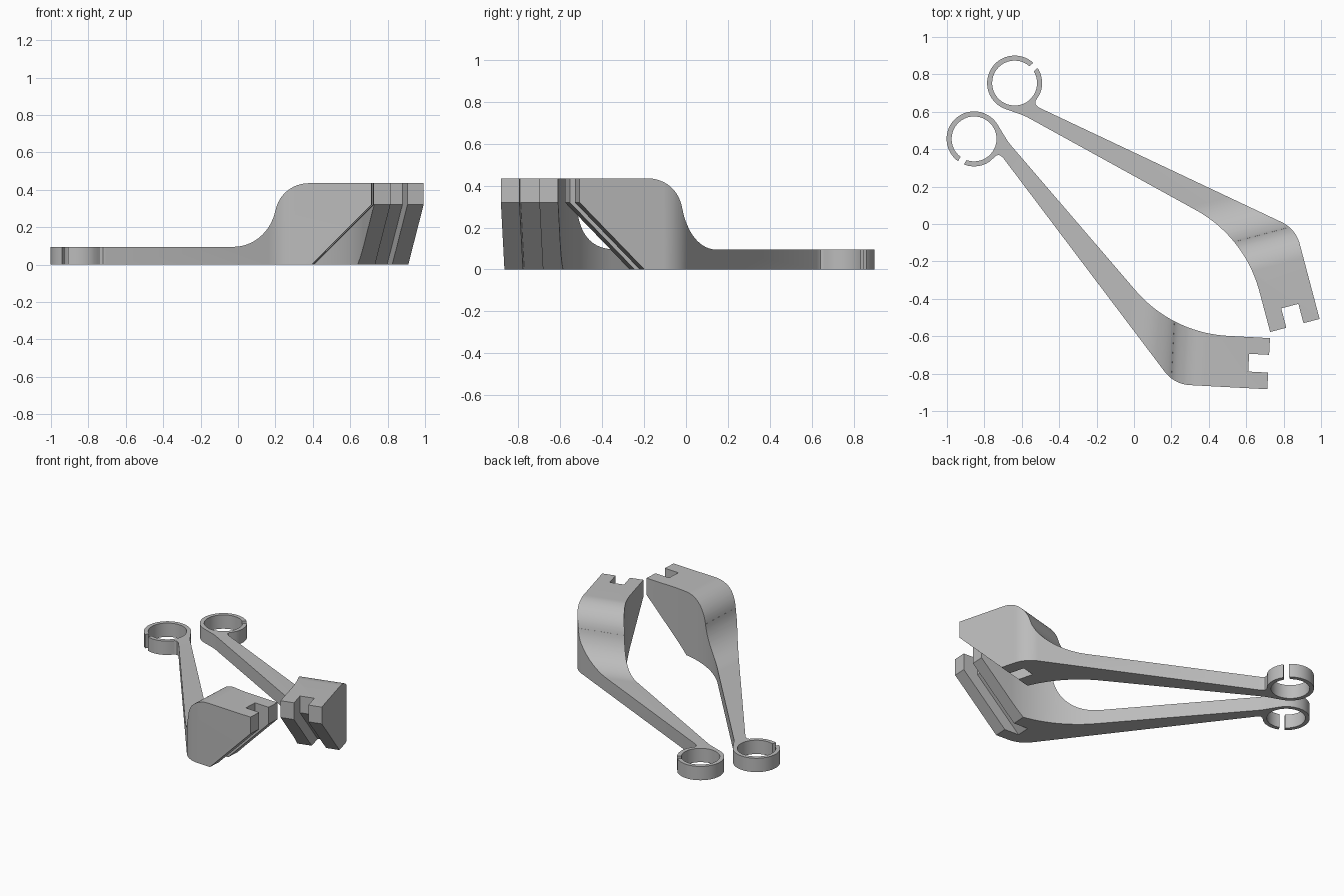
import bpy, bmesh, math
from mathutils import Matrix, Vector

cube = bpy.data.objects.get("Cube")
if cube:
    bpy.data.objects.remove(cube, do_unlink=True)

grey = bpy.data.materials.new("plain grey")
grey.use_nodes = True
COLOUR = (0.5, 0.5, 0.5, 1)
grey.diffuse_color = COLOUR
grey.node_tree.nodes["Principled BSDF"].inputs["Base Color"].default_value = COLOUR

HEIGHT, ARM_HEIGHT, LIP = 0.435, 0.095, 0.32
TILT = math.radians(-3)
END = Vector((0.72, -0.747))       # middle of the clamp end
RING = Vector((-0.855, 0.455))     # ring centre
R_OUT, R_IN, GAP = 0.147, 0.12, 0.018
GAP_ANGLE = math.radians(241.5)


def arc(centre, radius, start, stop, steps):
    return [Vector((centre[0] + radius * math.cos(start + (stop - start) * i / steps),
                    centre[1] + radius * math.sin(start + (stop - start) * i / steps)))
            for i in range(steps + 1)]


def fillet(before, corner, after, radius, steps=16):
    a, c, b = Vector(before), Vector(corner), Vector(after)
    u, v = (a - c).normalized(), (b - c).normalized()
    half = u.angle(v) / 2
    centre = c + (u + v).normalized() * radius / math.sin(half)
    p = c + u * radius / math.tan(half) - centre
    q = c + v * radius / math.tan(half) - centre
    start = math.atan2(p.y, p.x)
    sweep = math.atan2(p.x * q.y - p.y * q.x, p.dot(q))
    return arc(centre, radius, start, start + sweep, steps)


def prism(name, points, depth, matrix=Matrix()):
    bm = bmesh.new()
    face = bm.faces.new([bm.verts.new((p[0], p[1], 0)) for p in points])
    top = bmesh.ops.extrude_face_region(bm, geom=[face])["geom"]
    bmesh.ops.translate(bm, vec=(0, 0, depth),
                        verts=[g for g in top if isinstance(g, bmesh.types.BMVert)])
    bm.transform(matrix)
    bmesh.ops.recalc_face_normals(bm, faces=bm.faces)
    mesh = bpy.data.meshes.new(name)
    bm.to_mesh(mesh)
    bm.free()
    mesh.materials.append(grey)
    obj = bpy.data.objects.new(name, mesh)
    bpy.context.collection.objects.link(obj)
    return obj


def cut(obj, cutter, operation):
    mod = obj.modifiers.new("cut", 'BOOLEAN')
    mod.operation, mod.object, mod.solver = operation, cutter, 'EXACT'
    deps = bpy.context.evaluated_depsgraph_get()
    mesh = bpy.data.meshes.new_from_object(obj.evaluated_get(deps))
    obj.modifiers.clear()
    obj.data = mesh
    bpy.data.objects.remove(cutter, do_unlink=True)


def side_matrix(width):
    # profile x runs along the clamp, profile y becomes height
    return (Matrix.Translation((END.x, END.y, 0)) @ Matrix.Rotation(TILT, 4, 'Z')
            @ Matrix.Translation((0, width / 2, 0)) @ Matrix.Rotation(math.pi / 2, 4, 'X'))


# Plan outline: clamp, tapering arm and split ring in one loop
low_arm, low_corner, low_end = (-0.703, 0.358), (0.215, -0.857), (0.763, -0.886)
top_arm, top_corner, top_end = (-0.664, 0.428), (0.203, -0.582), (0.777, -0.613)
ring_top = RING + Vector((math.cos(0.53), math.sin(0.53))) * R_OUT
d_out, d_in = math.asin(GAP / R_OUT), math.asin(GAP / R_IN)
turn = 2 * math.pi
outline = [Vector(low_arm)] + fillet(low_arm, low_corner, low_end, 0.18)
outline += [Vector(low_end), Vector(top_end)]
outline += fillet(top_end, top_corner, top_arm, 0.7, 24)
outline += fillet(top_corner, (-0.672, 0.437), ring_top, 0.3, 5)
outline += arc(RING, R_OUT, 0.53, GAP_ANGLE - d_out, 40)
outline += arc(RING, R_IN, GAP_ANGLE - d_in, GAP_ANGLE - turn + d_in, 64)
outline += arc(RING, R_OUT, GAP_ANGLE - turn + d_out, math.radians(-55), 12)
outline += [Vector((-0.752, 0.352)), Vector((-0.738, 0.366)), Vector((-0.722, 0.369))]
right_arm = prism("right_arm", outline, 0.6)

# Side profile: low arm sweeping up to the clamp, with a sloped underside
a = math.radians(78)
r1, r2 = 0.245, 0.184
q = math.pi / 2
profile = [(-2.5, -0.1), (-2.5, ARM_HEIGHT)]
profile += arc((-0.755, ARM_HEIGHT + r1), r1, -q, -q + a, 20)
profile += arc((-0.335, HEIGHT - r2), r2, q + a, q, 16)
profile += [(0, HEIGHT), (0, LIP), (-LIP - 0.1, -0.1)]
cut(right_arm, prism("side_profile", profile, 4, side_matrix(4)), 'INTERSECT')

# Slot through the clamp end, following the slope below
depth, slot_width = 0.107, 0.095
slot = [(0.1, 0.6), (-depth, 0.6), (-depth, LIP), (-depth - LIP - 0.1, -0.1), (0.1, -0.1)]
cut(right_arm, prism("slot", slot, slot_width, side_matrix(slot_width)), 'DIFFERENCE')

# Opposite arm: reflected copy
line = math.radians(-39.1)
reflect = (Matrix.Translation((0.111, 0.1055, 0)) @ Matrix.Rotation(2 * line, 4, 'Z')
           @ Matrix.Diagonal((1, -1, 1, 1)) @ Matrix.Translation((0.0675, 0.146, 0)))
mesh = right_arm.data.copy()
mesh.transform(reflect)
mesh.flip_normals()
left_arm = bpy.data.objects.new("left_arm", mesh)
bpy.context.collection.objects.link(left_arm)

# Smooth curves, sharp edges
bpy.ops.object.select_all(action='DESELECT')
for obj in (right_arm, left_arm):
    obj.select_set(True)
bpy.context.view_layer.objects.active = right_arm
bpy.ops.object.shade_smooth_by_angle(angle=math.radians(30))
